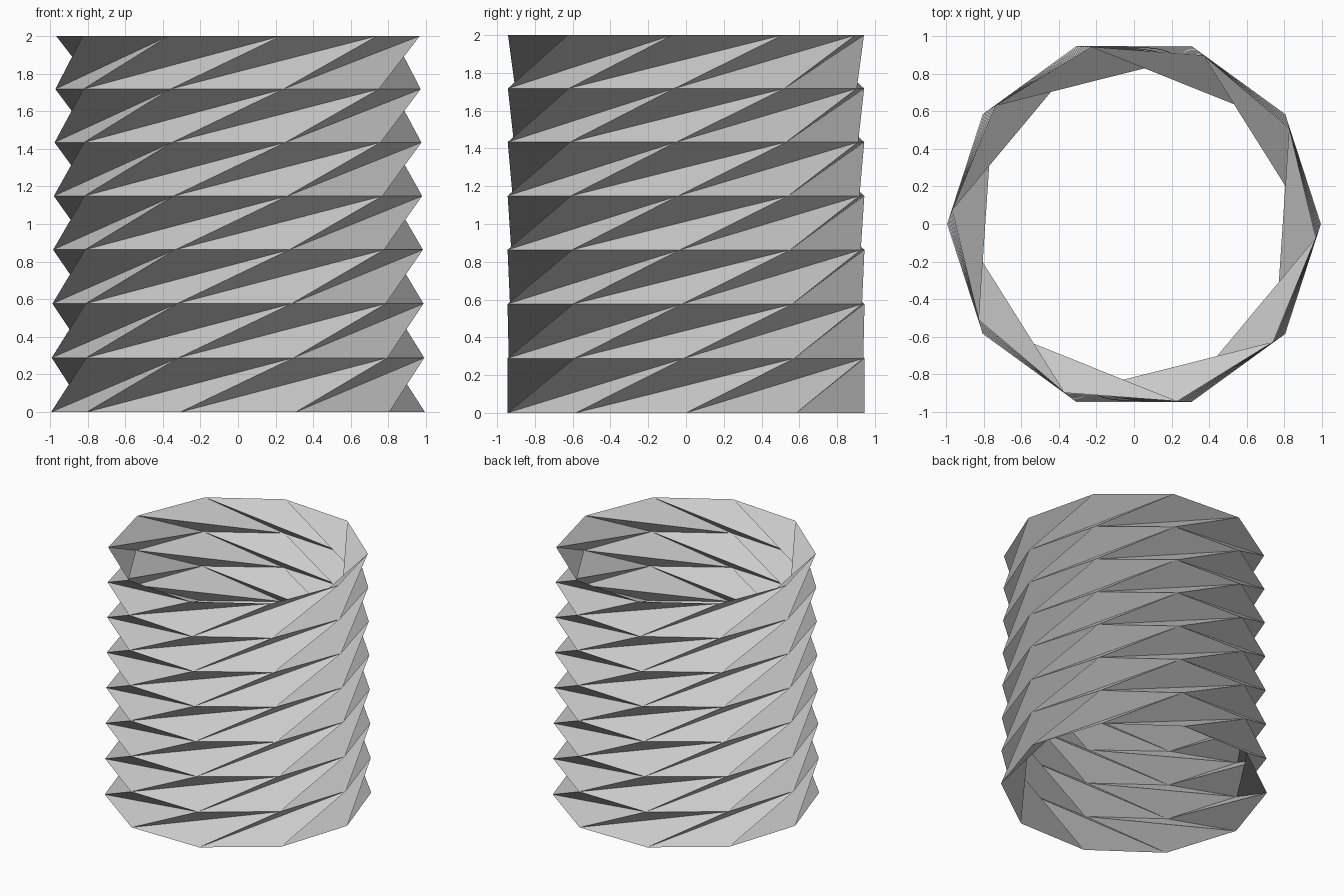
import bpy
import bmesh
from math import cos, sin, radians

cube = bpy.data.objects.get("Cube")
if cube:
    bpy.data.objects.remove(cube, do_unlink=True)

SIDES = 10
LAYERS = 7
RADIUS = 0.994
SHRINK = 0.9965          # each ring is slightly smaller than the one below
DRIFT = radians(-0.614)  # small extra turn per ring
STEP = radians(360 / SIDES)
HEIGHT = 2.0

# Paper colour
paper = bpy.data.materials.new("light grey paper")
paper.use_nodes = True
grey = (0.6, 0.6, 0.6, 1.0)
paper.diffuse_color = grey
bsdf = paper.node_tree.nodes["Principled BSDF"]
bsdf.inputs["Base Color"].default_value = grey
bsdf.inputs["Roughness"].default_value = 0.8

bm = bmesh.new()

# Stacked polygon rings, each layer's height shrinking with its radius
total = sum(SHRINK ** i for i in range(LAYERS))
rings = []
z = 0.0
for i in range(LAYERS + 1):
    r = RADIUS * SHRINK ** i
    rings.append([bm.verts.new((r * cos(j * STEP + i * DRIFT),
                                r * sin(j * STEP + i * DRIFT), z))
                  for j in range(SIDES)])
    z += HEIGHT * SHRINK ** i / total

# Twisted folds: each layer leans one side forward, with valley diagonals of two
for low, high in zip(rings, rings[1:]):
    for j in range(SIDES):
        a, b = low[j], low[(j + 1) % SIDES]
        c, d = high[(j + 1) % SIDES], high[(j + 2) % SIDES]
        bm.faces.new((a, b, d))
        bm.faces.new((a, d, c))

mesh = bpy.data.meshes.new("folded_tube")
bm.to_mesh(mesh)
bm.free()
mesh.materials.append(paper)
tube = bpy.data.objects.new("folded_tube", mesh)
bpy.context.collection.objects.link(tube)
